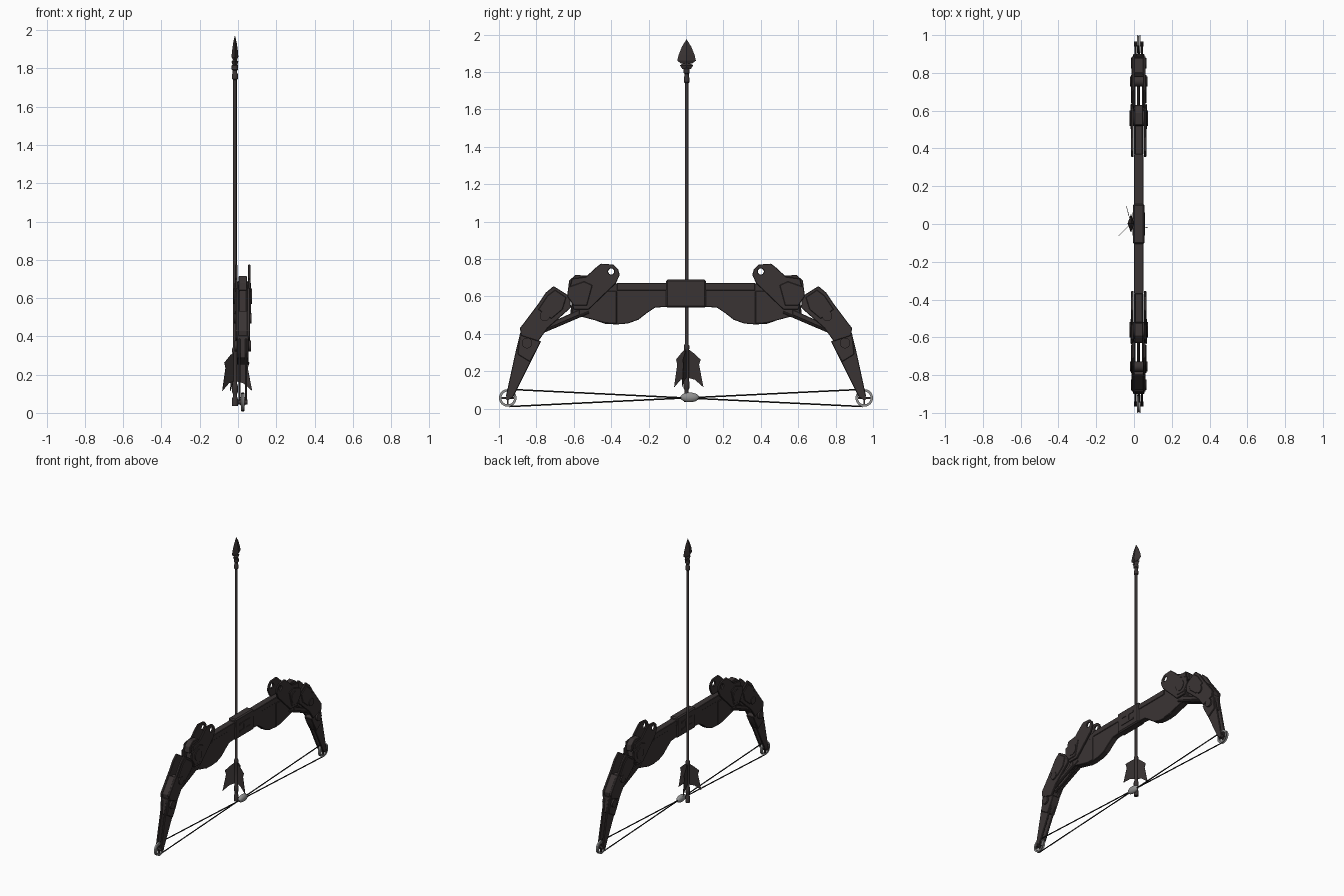
import bpy, bmesh, math
from mathutils import Vector, Matrix

cube = bpy.data.objects.get("Cube")
if cube:
    bpy.data.objects.remove(cube, do_unlink=True)

BOW_X = 0.025                       # centre plane of the bow
ARROW = Vector((-0.016, 0.003, 0))  # axis of the arrow


def material(name, rgb):
    m = bpy.data.materials.new(name)
    m.use_nodes = True
    m.diffuse_color = (*rgb, 1)
    m.node_tree.nodes["Principled BSDF"].inputs["Base Color"].default_value = (*rgb, 1)
    return m


DARK = material("dark brown", (0.042, 0.034, 0.034))
GREY = material("light grey", (0.28, 0.28, 0.28))
BLACK = material("string black", (0.012, 0.012, 0.012))


def finish(bm, name, mat, loc, smooth=False):
    bmesh.ops.recalc_face_normals(bm, faces=bm.faces)
    me = bpy.data.meshes.new(name)
    bm.to_mesh(me)
    bm.free()
    ob = bpy.data.objects.new(name, me)
    ob.location = loc
    me.materials.append(mat)
    bpy.context.collection.objects.link(ob)
    if smooth:
        bpy.ops.object.select_all(action='DESELECT')
        ob.select_set(True)
        bpy.context.view_layer.objects.active = ob
        bpy.ops.object.shade_smooth_by_angle(angle=math.radians(35))
    return ob


def mirror(ob, x, y):
    mod = ob.modifiers.new("mirror", 'MIRROR')
    mod.use_axis = (x, y, False)
    mod.use_clip = False
    mod.use_mirror_merge = False
    return ob


def plate(name, pts, x0, x1, mat=DARK, sides=True, bevel=0.003, hole=None):
    """Extrude a side profile (y, z) from x0 to x1, mirrored to both limbs."""
    bm = bmesh.new()
    face = bm.faces.new([bm.verts.new((x0, y, z)) for y, z in pts])
    ext = bmesh.ops.extrude_face_region(bm, geom=[face])
    moved = [v for v in ext["geom"] if isinstance(v, bmesh.types.BMVert)]
    bmesh.ops.translate(bm, verts=moved, vec=(x1 - x0, 0, 0))
    ob = finish(bm, name, mat, (BOW_X, 0, 0))
    if hole:
        cut = ob.modifiers.new("hole", 'BOOLEAN')
        cut.object = hole
        cut.solver = 'EXACT'
    if bevel:
        b = ob.modifiers.new("bevel", 'BEVEL')
        b.width, b.segments = bevel, 1
    return mirror(ob, sides, True)


def rod(name, a, b, r, mat=DARK, loc=(BOW_X, 0, 0), segs=24):
    a, b = Vector(a), Vector(b)
    bm = bmesh.new()
    turn = (b - a).to_track_quat('Z', 'Y').to_matrix().to_4x4()
    bmesh.ops.create_cone(bm, cap_ends=True, segments=segs, radius1=r, radius2=r,
                          depth=(b - a).length, matrix=Matrix.Translation((a + b) / 2) @ turn)
    return finish(bm, name, mat, loc, True)


def lathe(name, profile, segs, loc, scale=(1, 1, 1), mat=DARK, smooth=True):
    """Spin an (r, z) profile about z."""
    bm = bmesh.new()
    verts = [bm.verts.new((r, 0, z)) for r, z in profile]
    edges = [bm.edges.new(p) for p in zip(verts, verts[1:])]
    bmesh.ops.spin(bm, geom=verts + edges, cent=(0, 0, 0), axis=(0, 0, 1),
                   angle=math.tau, steps=segs)
    bmesh.ops.remove_doubles(bm, verts=bm.verts, dist=0.0002)
    bmesh.ops.scale(bm, verts=bm.verts, vec=scale)
    return finish(bm, name, mat, loc, smooth)


def box(name, y0, y1, z0, z1, x0, x1, **kw):
    return plate(name, [(y0, z0), (y1, z0), (y1, z1), (y0, z1)], x0, x1, **kw)


# Grip: central sleeve with a raised bracket on each side
box("grip", -0.107, 0.107, 0.54, 0.69, -0.03, 0.03, sides=False, bevel=0.008)\
    .modifiers["mirror"].use_axis[1] = False
box("grip_rail", 0.0, 0.06, 0.632, 0.645, 0.028, 0.034, bevel=0)
box("grip_lower_rail", 0.0, 0.06, 0.58, 0.593, 0.028, 0.034, bevel=0)
box("grip_post", 0.0, 0.015, 0.58, 0.645, 0.028, 0.034, bevel=0)

# Riser: arched body, top rail and thicker outer cheek
plate("riser", [(0.09, 0.668), (0.40, 0.668), (0.60, 0.66), (0.62, 0.50), (0.57, 0.50),
                (0.43, 0.453), (0.37, 0.45), (0.31, 0.455), (0.255, 0.475), (0.21, 0.51),
                (0.165, 0.54), (0.09, 0.545)], -0.021, 0.021, sides=False)
box("riser_top_rail", 0.1, 0.37, 0.632, 0.672, -0.025, 0.025, sides=False)
plate("riser_cheek", [(0.37, 0.63), (0.60, 0.62), (0.61, 0.505), (0.43, 0.457), (0.37, 0.453)],
      0.015, 0.026)

# Upper limb plates with a drilled ear
drill = rod("ear_cutter", (-0.1, 0.40, 0.733), (0.1, 0.40, 0.733), 0.016)
drill.hide_render = True
drill.display_type = 'WIRE'
drill.hide_set(True)
plate("upper_limb_plate", [(0.354, 0.715), (0.363, 0.745), (0.388, 0.77), (0.455, 0.775),
                           (0.475, 0.76), (0.535, 0.705), (0.61, 0.695), (0.63, 0.61),
                           (0.60, 0.53), (0.52, 0.53), (0.375, 0.67)],
      0.027, 0.040, hole=drill)
plate("upper_limb_boss", [(0.50, 0.66), (0.545, 0.68), (0.63, 0.65), (0.635, 0.60),
                          (0.60, 0.55), (0.53, 0.55)], 0.036, 0.044)
plate("shoulder_block", [(0.52, 0.69), (0.525, 0.71), (0.59, 0.715), (0.625, 0.685),
                         (0.63, 0.64), (0.53, 0.64)], -0.022, 0.022, sides=False)

# Middle limb: paired plates with an open gap, closed by a block at the elbow
plate("middle_limb_plate", [(0.708, 0.655), (0.62, 0.60), (0.615, 0.54), (0.66, 0.50),
                            (0.74, 0.43), (0.79, 0.36), (0.882, 0.39), (0.888, 0.43),
                            (0.79, 0.56), (0.75, 0.62)], 0.022, 0.037)
plate("middle_limb_panel", [(0.70, 0.635), (0.64, 0.595), (0.66, 0.53), (0.72, 0.48),
                            (0.79, 0.53), (0.74, 0.605)], 0.034, 0.042)
plate("elbow_block", [(0.785, 0.42), (0.80, 0.37), (0.875, 0.395), (0.88, 0.43),
                      (0.80, 0.535), (0.78, 0.52)], -0.03, 0.03, sides=False)

# Braces between riser and elbow
for x in (-0.003, 0.024, -0.024):
    mirror(rod("limb_brace", (x, 0.52, 0.515), (x, 0.79, 0.40), 0.007, segs=10), False, True)
plate("lower_brace", [(0.57, 0.53), (0.79, 0.43), (0.79, 0.405), (0.57, 0.50)], 0.024, 0.030)

# Lower limb: fork that carries the wheel
plate("lower_limb_base", [(0.888, 0.405), (0.775, 0.36), (0.80, 0.31), (0.835, 0.25),
                          (0.90, 0.29)], -0.03, 0.03, sides=False)
plate("lower_limb_fork", [(0.89, 0.39), (0.79, 0.355), (0.80, 0.31), (0.925, 0.06),
                          (0.955, 0.045), (0.962, 0.07), (0.912, 0.30)], 0.011, 0.023)

# Round pivots
for name, y, z, r, x in (("shoulder_pivot", 0.56, 0.61, 0.040, 0.048),
                         ("limb_pivot", 0.755, 0.495, 0.027, 0.046),
                         ("elbow_pivot", 0.85, 0.35, 0.028, 0.042),
                         ("wheel_axle", 0.953, 0.057, 0.012, 0.025)):
    mirror(rod(name, (-x, y, z), (x, y, z), r), False, True)

# Wheels: grey rim and dark cross spokes
bm = bmesh.new()
rim = [bm.verts.new((x, 0, r)) for x, r in
       ((-0.009, 0.047), (0, 0.043), (0.009, 0.047), (0.009, 0.034), (-0.009, 0.034))]
loop = [bm.edges.new((rim[i], rim[i - 1])) for i in range(len(rim))]
bmesh.ops.spin(bm, geom=rim + loop, cent=(0, 0, 0), axis=(1, 0, 0), angle=math.tau, steps=32)
bmesh.ops.remove_doubles(bm, verts=bm.verts, dist=0.0002)
bmesh.ops.translate(bm, verts=bm.verts, vec=(0, 0.953, 0.057))
mirror(finish(bm, "wheel_rim", GREY, (BOW_X, 0, 0), True), False, True)
box("wheel_spoke_flat", 0.918, 0.988, 0.052, 0.062, -0.006, 0.006, sides=False, bevel=0)
box("wheel_spoke_upright", 0.948, 0.958, 0.022, 0.092, -0.006, 0.006, sides=False, bevel=0)

# Crossed strings and the grey nocking bead
for s in (1, -1):
    rod("bow_string", (0.003 * s, -0.945 * s, 0.103), (0.003 * s, 0.945 * s, 0.011),
        0.004, BLACK, segs=8)
bm = bmesh.new()
bmesh.ops.create_uvsphere(bm, u_segments=20, v_segments=12, radius=1)
bmesh.ops.scale(bm, verts=bm.verts, vec=(0.02, 0.05, 0.026))
finish(bm, "nocking_bead", GREY, (BOW_X, 0.02, 0.06), True)

# Arrow shaft with collars and nock
lathe("arrow_shaft", [(0, 0.035), (0.015, 0.035), (0.015, 0.075), (0.011, 0.085), (0.011, 0.10),
                      (0.016, 0.11), (0.016, 0.14), (0.012, 0.15), (0.012, 0.31), (0.015, 0.32),
                      (0.015, 0.335), (0.0095, 0.345), (0.0095, 1.74), (0.015, 1.745),
                      (0.015, 1.77), (0.012, 1.775), (0.012, 1.79), (0.017, 1.795),
                      (0.017, 1.815), (0.012, 1.82), (0.01, 1.87), (0, 1.87)], 16, ARROW)

# Arrowhead: flattened four-sided blade above a barbed collar
lathe("arrowhead", [(0, 1.845), (0.03, 1.845), (0.05, 1.86), (0.043, 1.89), (0.025, 1.935),
                    (0, 1.975)], 4, ARROW, (0.36, 1, 1), smooth=False)
lathe("arrowhead_collar", [(0, 1.815), (0.022, 1.815), (0.036, 1.835), (0.015, 1.848),
                           (0, 1.848)], 4, ARROW, (0.5, 1, 1), smooth=False)

# Three swept feathers around the shaft
for k in range(3):
    ang = math.radians(105 + 120 * k)
    bm = bmesh.new()
    outline = [(0.006, 0.32), (0.035, 0.30), (0.078, 0.262), (0.069, 0.235), (0.093, 0.115),
               (0.045, 0.155), (0.006, 0.165)]
    bm.faces.new([bm.verts.new((r, -0.0015, z)) for r, z in outline])
    ext = bmesh.ops.extrude_face_region(bm, geom=bm.faces[:])
    bmesh.ops.translate(bm, verts=[v for v in ext["geom"] if isinstance(v, bmesh.types.BMVert)],
                        vec=(0, 0.003, 0))
    bmesh.ops.rotate(bm, verts=bm.verts, cent=(0, 0, 0), matrix=Matrix.Rotation(ang, 3, 'Z'))
    finish(bm, "feather", DARK, ARROW)
